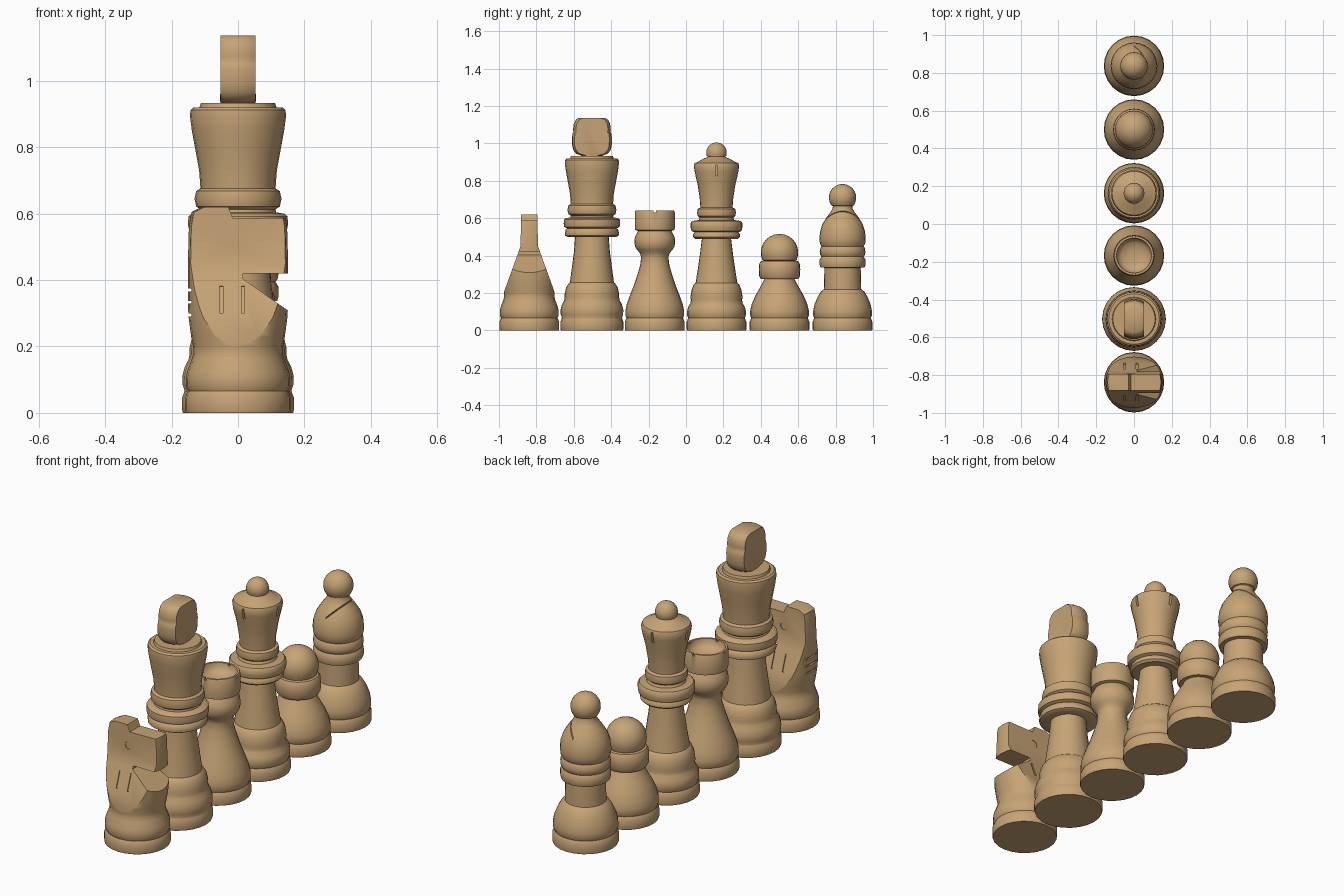
import bpy, bmesh, math
from mathutils import Matrix

SEG = 24
wood = bpy.data.materials.new("tan_wood")
wood.diffuse_color = (0.57, 0.37, 0.18, 1)


def make(name, bm, y=0.0):
    bmesh.ops.recalc_face_normals(bm, faces=bm.faces[:])
    me = bpy.data.meshes.new(name)
    bm.to_mesh(me)
    bm.free()
    me.materials.append(wood)
    ob = bpy.data.objects.new(name, me)
    ob.location.y = y
    bpy.context.collection.objects.link(ob)
    return ob


def lathe(name, profile, y):
    """Turn (radius, z) points into a closed solid."""
    bm = bmesh.new()
    rings = []
    for r, z in profile:
        if r < 1e-5:
            continue
        rings.append([bm.verts.new((r * math.cos(2 * math.pi * i / SEG),
                                    r * math.sin(2 * math.pi * i / SEG), z)) for i in range(SEG)])
    for a, b in zip(rings, rings[1:]):
        for i in range(SEG):
            j = (i + 1) % SEG
            bm.faces.new((a[i], a[j], b[j], b[i]))
    bm.faces.new(rings[0][::-1])
    bm.faces.new(rings[-1])
    return make(name, bm, y)


def prism(pts, axis, half, y):
    """Extrude a 2D outline (other horizontal axis, z) both ways along axis."""
    bm = bmesh.new()
    place = (lambda u, z, d: (d, u, z)) if axis == 'x' else (lambda u, z, d: (u, d, z))
    a = [bm.verts.new(place(u, z, -half)) for u, z in pts]
    b = [bm.verts.new(place(u, z, half)) for u, z in pts]
    n = len(pts)
    bm.faces.new(a)
    bm.faces.new(b[::-1])
    for i in range(n):
        bm.faces.new((a[i], a[(i + 1) % n], b[(i + 1) % n], b[i]))
    return make("cutter", bm, y)


def box(loc, size, y, rot=None):
    bm = bmesh.new()
    m = Matrix.Translation(loc) @ (rot or Matrix()) @ Matrix.Diagonal((*size, 1))
    bmesh.ops.create_cube(bm, size=1, matrix=m)
    return make("cutter", bm, y)


def cut(ob, tool, op='DIFFERENCE'):
    mod = ob.modifiers.new("cut", 'BOOLEAN')
    mod.operation, mod.object, mod.solver = op, tool, 'EXACT'
    bpy.context.view_layer.objects.active = ob
    bpy.ops.object.modifier_apply(modifier=mod.name)
    bpy.data.objects.remove(tool, do_unlink=True)


def ball(r, zc, a0, steps=8):
    """Arc of a finial ball from angle a0 (degrees) up to near the pole."""
    angs = [math.radians(a0 + (86 - a0) * i / steps) for i in range(steps + 1)]
    return [(r * math.cos(a), zc + r * math.sin(a)) for a in angs]


def four_slits(ob, r, z, size, y):
    for i in range(4):
        rot = Matrix.Rotation(i * math.pi / 2, 4, 'Z')
        cut(ob, box(rot @ Matrix.Translation((r, 0, z)).translation, size, y, rot))


# shared turned foot, used by the small pieces
foot = [(0.158, 0), (0.16, 0.008), (0.16, 0.045), (0.154, 0.06), (0.151, 0.066),
        (0.157, 0.08), (0.157, 0.105)]

# pawn
lathe("pawn", foot + [(0.149, 0.14), (0.13, 0.185), (0.107, 0.225), (0.09, 0.255), (0.08, 0.275),
      (0.1, 0.275), (0.109, 0.29), (0.111, 0.325), (0.109, 0.355), (0.1, 0.37), (0.085, 0.372)]
      + ball(0.1, 0.416, -24), 0.5)

# bishop with a slanted slit
Y = 0.837
bishop = lathe("bishop", foot + [(0.15, 0.14), (0.133, 0.18), (0.117, 0.207), (0.1, 0.22), (0.097, 0.335),
      (0.118, 0.337), (0.122, 0.35), (0.122, 0.38), (0.113, 0.394), (0.12, 0.405), (0.122, 0.42),
      (0.119, 0.44), (0.113, 0.45), (0.121, 0.465), (0.124, 0.49), (0.12, 0.53), (0.107, 0.57),
      (0.085, 0.605), (0.065, 0.632), (0.053, 0.652), (0.052, 0.665)] + ball(0.073, 0.71, -35), Y)
cut(bishop, prism([(0, 0.57), (0.2, 0.77), (0.2, 0.778), (0, 0.578)], 'y', 0.2, Y))

# queen with slits around the crown
Y = 0.163
queen = lathe("queen", foot + [(0.152, 0.125), (0.14, 0.145), (0.137, 0.16), (0.139, 0.18), (0.134, 0.215),
      (0.122, 0.245), (0.112, 0.253), (0.101, 0.32), (0.088, 0.41), (0.078, 0.49), (0.115, 0.49),
      (0.126, 0.5), (0.126, 0.512), (0.118, 0.525), (0.134, 0.532), (0.138, 0.55), (0.138, 0.575),
      (0.13, 0.585), (0.095, 0.59), (0.09, 0.603), (0.101, 0.612), (0.104, 0.63), (0.1, 0.65),
      (0.086, 0.657), (0.09, 0.71), (0.102, 0.785), (0.118, 0.85), (0.122, 0.878), (0.116, 0.895),
      (0.098, 0.902), (0.07, 0.918), (0.05, 0.926), (0.043, 0.93)] + ball(0.055, 0.95, -22), Y)
four_slits(queen, 0.118, 0.857, (0.04, 0.012, 0.055), Y)

# rook with a hollow top and a notched rim
Y = -0.167
rook = lathe("rook", foot + [(0.15, 0.14), (0.132, 0.19), (0.112, 0.24), (0.092, 0.3), (0.078, 0.35),
      (0.073, 0.39), (0.079, 0.413), (0.094, 0.43), (0.106, 0.45), (0.109, 0.475), (0.106, 0.5),
      (0.095, 0.52), (0.09, 0.532), (0.106, 0.537), (0.107, 0.545), (0.107, 0.635), (0.104, 0.64),
      (0.093, 0.64), (0.09, 0.615), (0.07, 0.595), (0.03, 0.585)], Y)
four_slits(rook, 0.1, 0.64, (0.05, 0.012, 0.02), Y)

# king
Y = -0.503
lathe("king", [(0.166, 0), (0.169, 0.01), (0.169, 0.045), (0.163, 0.06), (0.161, 0.067),
      (0.167, 0.085), (0.168, 0.11), (0.16, 0.14), (0.149, 0.16), (0.146, 0.175), (0.146, 0.195),
      (0.138, 0.23), (0.125, 0.25), (0.118, 0.256), (0.108, 0.33), (0.096, 0.42), (0.09, 0.5),
      (0.13, 0.5), (0.143, 0.507), (0.145, 0.52), (0.14, 0.54), (0.132, 0.546), (0.148, 0.553),
      (0.151, 0.57), (0.149, 0.592), (0.14, 0.6), (0.115, 0.604), (0.113, 0.613), (0.126, 0.622),
      (0.131, 0.645), (0.126, 0.668), (0.113, 0.676), (0.117, 0.73), (0.128, 0.79), (0.139, 0.85),
      (0.145, 0.895), (0.143, 0.912), (0.134, 0.92), (0.116, 0.92), (0.112, 0.933)], Y)

# king finial: a turned knob flattened on two sides
finial = lathe("king_finial", [(0.056, 0.925), (0.058, 0.935), (0.085, 0.945), (0.1, 0.965), (0.106, 0.99),
      (0.107, 1.03), (0.104, 1.052), (0.099, 1.06), (0.101, 1.075), (0.097, 1.105), (0.087, 1.125),
      (0.07, 1.137)], Y)
cut(finial, box((0, 0, 1.03), (0.104, 0.4, 0.4), Y), 'INTERSECT')

# knight: turned blank trimmed to a wedge, then mouth and forehead cut away
Y = -0.838
knight = lathe("knight", foot + [(0.153, 0.125), (0.14, 0.16), (0.134, 0.18), (0.135, 0.2), (0.141, 0.23),
      (0.148, 0.28), (0.151, 0.32), (0.151, 0.45), (0.148, 0.56), (0.14, 0.605), (0.11, 0.62)], Y)
side = [(0.3, -0.1), (0.3, 0.19), (0.137, 0.2), (0.063, 0.405), (0.047, 0.45), (0.041, 0.7)]
cut(knight, prism(side + [(-u, z) for u, z in side[::-1]], 'x', 0.4, Y), 'INTERSECT')
cut(knight, prism([(0.015, 0.42), (0.3, 0.42), (0.3, 0.2), (0.148, 0.31), (0.015, 0.404)], 'y', 0.3, Y))
cut(knight, prism([(-0.037, 0.64), (-0.015, 0.585), (0.3, 0.59), (0.3, 0.64)], 'y', 0.3, Y))

# knight mane notches, cheek slits and eyes
for z in (0.295, 0.333, 0.37):
    cut(knight, box((-0.155, 0, z), (0.03, 0.12, 0.008), Y))
for s in (1, -1):
    tilt = Matrix.Rotation(s * math.radians(19.8), 4, 'X')
    for x in (-0.05, 0.015):
        cut(knight, box((x, s * 0.087, 0.342), (0.01, 0.014, 0.088), Y, tilt))
    bm = bmesh.new()
    bmesh.ops.create_cone(bm, cap_ends=True, segments=16, radius1=0.022, radius2=0.022, depth=0.01,
                          matrix=Matrix.Translation((-0.018, s * 0.0475, 0.515))
                          @ Matrix.Rotation(math.pi / 2, 4, 'X'))
    cut(knight, make("cutter", bm, Y))

# smooth shading with crisp edges
bpy.ops.object.select_all(action='DESELECT')
for ob in bpy.context.scene.objects:
    ob.select_set(True)
bpy.context.view_layer.objects.active = knight
bpy.ops.object.shade_smooth_by_angle(angle=math.radians(40))
